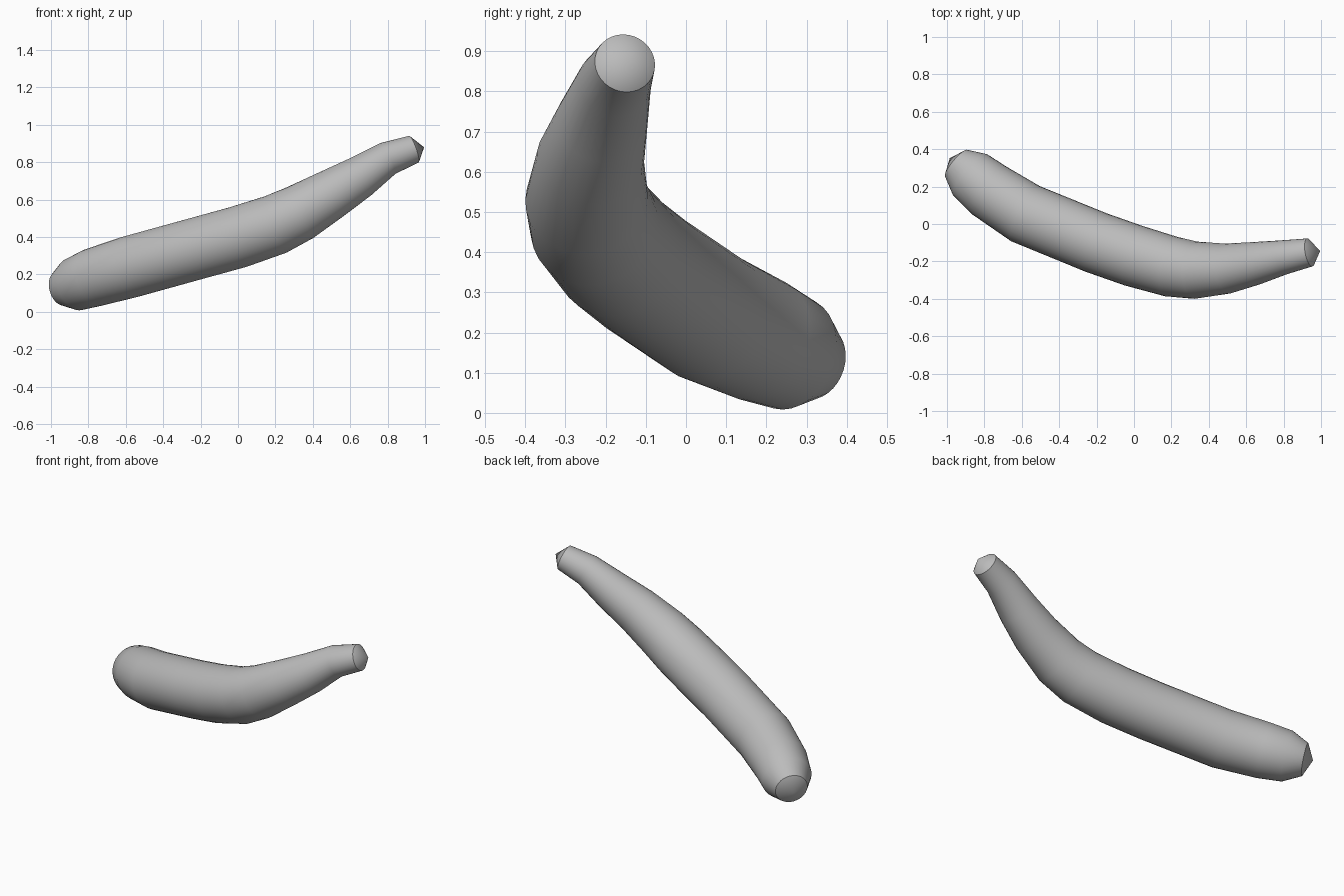
import bpy
import bmesh
from math import cos, sin, pi, radians
from mathutils import Vector

cube = bpy.data.objects.get("Cube")
if cube:
    bpy.data.objects.remove(cube, do_unlink=True)

SIDES = 32

# Centre line of the curved body: x, y, z, radius
STATIONS = [
    (-0.95, 0.325, 0.125, 0.093), (-0.875, 0.262, 0.147, 0.143),
    (-0.775, 0.18, 0.183, 0.157), (-0.58, 0.055, 0.24, 0.166),
    (-0.2, -0.1, 0.345, 0.166), (0.0, -0.17, 0.4, 0.166),
    (0.2, -0.228, 0.467, 0.162), (0.33, -0.247, 0.53, 0.153),
    (0.5, -0.238, 0.63, 0.134), (0.65, -0.21, 0.72, 0.115),
    (0.8, -0.178, 0.82, 0.092), (0.94, -0.152, 0.87, 0.076),
]
THICK_TIP = Vector((-0.985, 0.352, 0.12))
THIN_TIP = Vector((0.995, -0.145, 0.88))

grey = bpy.data.materials.new("plain grey")
grey.use_nodes = True
grey.diffuse_color = (0.5, 0.5, 0.5, 1)
grey.node_tree.nodes["Principled BSDF"].inputs["Base Color"].default_value = (0.5, 0.5, 0.5, 1)

bm = bmesh.new()


def ring(centre, tangent, radius):
    side = tangent.cross(Vector((0, 0, 1))).normalized()
    up = side.cross(tangent).normalized()
    angles = [2 * pi * i / SIDES for i in range(SIDES)]
    return [bm.verts.new(centre + radius * (side * cos(a) + up * sin(a))) for a in angles]


def cone_cap(loop, tip):
    apex = bm.verts.new(tip)
    for i in range(SIDES):
        bm.faces.new((loop[i], loop[(i + 1) % SIDES], apex))


# Sweep the body through rings square to the centre line
centres = [Vector(s[:3]) for s in STATIONS]
last = len(centres) - 1
rings = []
for i, centre in enumerate(centres):
    before = (centre - centres[max(i - 1, 0)]).normalized()
    after = (centres[min(i + 1, last)] - centre).normalized()
    rings.append(ring(centre, (before + after).normalized(), STATIONS[i][3]))
for a, b in zip(rings, rings[1:]):
    for i in range(SIDES):
        j = (i + 1) % SIDES
        bm.faces.new((a[i], a[j], b[j], b[i]))

# Shallow cones close both ends
cone_cap(rings[0], THICK_TIP)
cone_cap(rings[-1], THIN_TIP)
bmesh.ops.recalc_face_normals(bm, faces=bm.faces[:])

mesh = bpy.data.meshes.new("curved_body")
bm.to_mesh(mesh)
bm.free()
mesh.materials.append(grey)
body = bpy.data.objects.new("curved_body", mesh)
bpy.context.collection.objects.link(body)

bpy.ops.object.select_all(action="DESELECT")
body.select_set(True)
bpy.context.view_layer.objects.active = body
bpy.ops.object.shade_smooth_by_angle(angle=radians(35))
